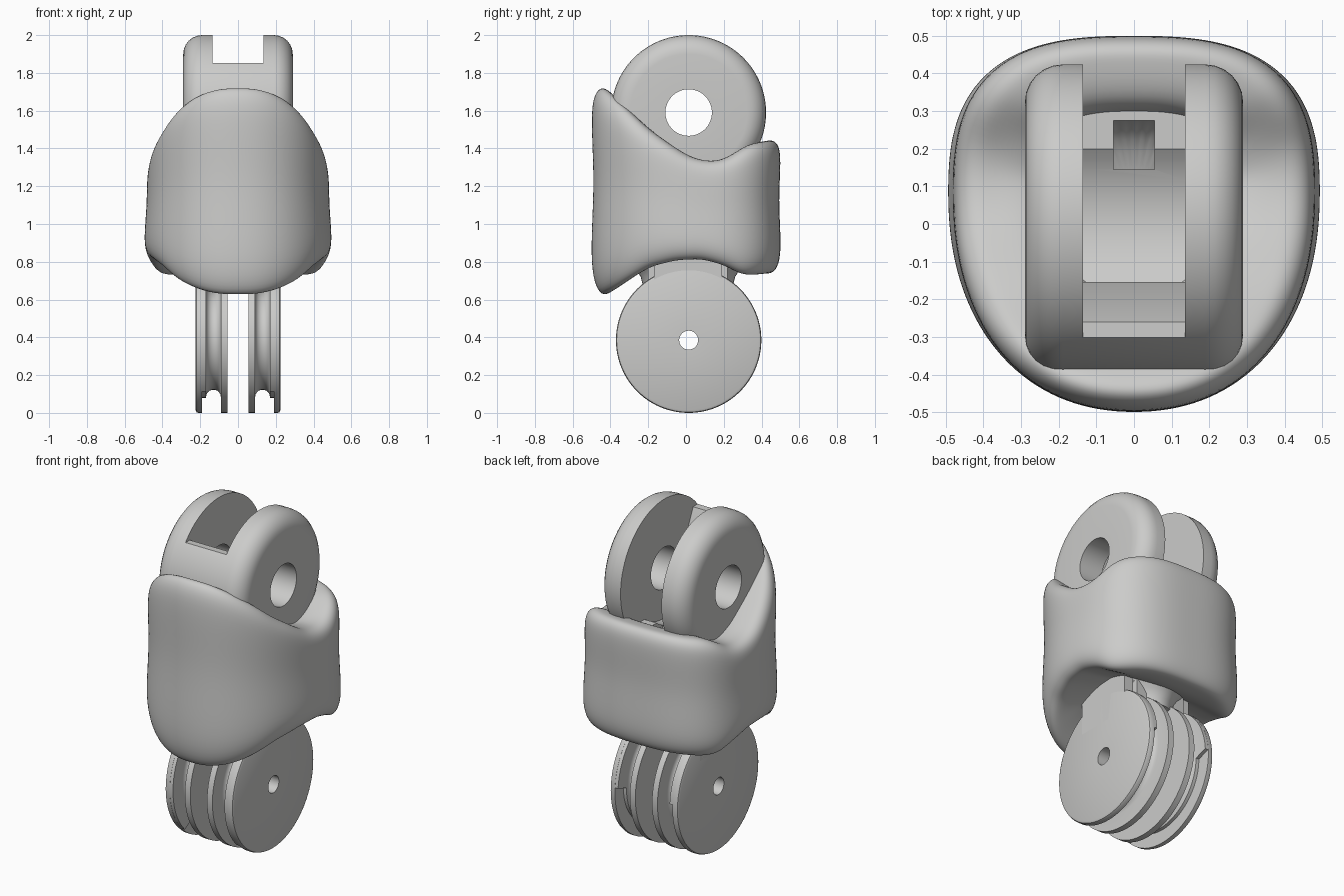
import bpy, bmesh, math

cube = bpy.data.objects.get("Cube")
if cube:
    bpy.data.objects.remove(cube)

grey = bpy.data.materials.new("light_grey")
grey.use_nodes = True
grey.diffuse_color = (0.6, 0.6, 0.59, 1)
grey.node_tree.nodes["Principled BSDF"].inputs["Base Color"].default_value = (0.6, 0.6, 0.59, 1)


def finish(name, bm, angle=35):
    bmesh.ops.recalc_face_normals(bm, faces=bm.faces)
    mesh = bpy.data.meshes.new(name)
    bm.to_mesh(mesh)
    bm.free()
    mesh.materials.append(grey)
    ob = bpy.data.objects.new(name, mesh)
    bpy.context.collection.objects.link(ob)
    smooth(ob, angle)
    return ob


def activate(ob):
    bpy.ops.object.select_all(action="DESELECT")
    ob.select_set(True)
    bpy.context.view_layer.objects.active = ob


def smooth(ob, angle=35):
    activate(ob)
    bpy.ops.object.shade_smooth_by_angle(angle=math.radians(angle))


def loft(bm, rings, closed=False):
    """Join equal rings of vertices with quads."""
    n = len(rings[0])
    pairs = list(zip(rings, rings[1:] + rings[:1])) if closed else list(zip(rings, rings[1:]))
    for a, b in pairs:
        for i in range(n):
            j = (i + 1) % n
            bm.faces.new((a[i], a[j], b[j], b[i]))


def lathe_x(name, profile_at, cy, cz, steps=96):
    """Turn a closed (x, radius) profile about an axis along x."""
    bm = bmesh.new()
    rings = []
    for i in range(steps):
        a = math.tau * i / steps
        rings.append([bm.verts.new((x, cy + r * math.cos(a), cz + r * math.sin(a)))
                      for x, r in profile_at(math.degrees(a))])
    loft(bm, rings, closed=True)
    return finish(name, bm)


def prism_x(name, outline, x0, x1):
    """Extrude a (y, z) outline along x."""
    bm = bmesh.new()
    ends = [[bm.verts.new((x, y, z)) for y, z in outline] for x in (x0, x1)]
    loft(bm, ends)
    for end in ends:
        bm.faces.new(end)
    return finish(name, bm)


def box(name, x0, x1, y0, y1, z0, z1):
    return prism_x(name, [(y0, z0), (y1, z0), (y1, z1), (y0, z1)], x0, x1)


def cut(ob, cutter):
    cutter.hide_render = True
    mod = ob.modifiers.new("cut", "BOOLEAN")
    mod.operation, mod.solver, mod.object = "DIFFERENCE", "EXACT", cutter
    activate(ob)
    bpy.ops.object.modifier_apply(modifier=mod.name)
    bpy.data.objects.remove(cutter)


def lerp(table, v):
    for (a, p), (b, q) in zip(table, table[1:]):
        if v <= b:
            return p + (q - p) * max(0, (v - a) / (b - a))
    return table[-1][1]


# Shell: saddle-shaped body, upper and lower heights follow depth
TOP = [(-.43, 1.73), (-.2, 1.505), (0, 1.365), (.12, 1.325), (.22, 1.35), (.32, 1.42), (.45, 1.445)]
BOTTOM = [(-.43, .61), (-.2, .765), (-.05, .805), (.08, .81), (.2, .78), (.3, .72), (.45, .735)]
# (height fraction, scale, height offset) from underside to top hollow
ROWS = [(0, .5, .03), (0, .76, .01), (0, .88, 0), (.05, .955, 0), (.16, .995, 0), (.35, .985, 0),
        (.55, .968, 0), (.75, .985, 0), (.9, .99, 0), (.97, .955, 0), (1, .89, 0),
        (1, .8, 0), (1, .65, 0), (1, .5, -.02), (1, .47, -.2)]


def outline_point(a):
    c, s = math.cos(a), math.sin(a)
    depth, power = (.425, 2.8) if s > 0 else (.588, 2.2)
    r = (abs(c / .5) ** power + abs(s / depth) ** power) ** (-1 / power)
    return r * c, r * s


bm = bmesh.new()
rings = []
for t, scale, dz in ROWS:
    ring = []
    for i in range(40):
        a = math.tau * i / 40
        x, y = outline_point(a)
        ref = y * min(scale, .88) + .08
        lo, hi = lerp(BOTTOM, ref), lerp(TOP, ref)
        # Sides lean inward towards the top
        sx = scale - .1 * max(0, t - .55) * math.cos(a) ** 2
        ring.append(bm.verts.new((x * sx, y * scale + .08, lo + (hi - lo) * t + dz)))
    rings.append(ring)
loft(bm, rings)
for ring, z in ((rings[0], .9), (rings[-1], 1.1)):
    hub = bm.verts.new((0, .05, z))
    for i in range(40):
        bm.faces.new((ring[i], ring[(i + 1) % 40], hub))
shell = finish("shell", bm, 180)
sub = shell.modifiers.new("soften", "SUBSURF")
sub.levels = sub.render_levels = 2
activate(shell)
bpy.ops.object.modifier_apply(modifier=sub.name)
smooth(shell, 60)

# Upper fork: rounded wide disc with a bore, split by a slot
CY, CZ = .014, 1.59
right = [(.29 - .1 * (1 - math.cos(math.radians(d))), .31 + .1 * math.sin(math.radians(d)))
         for d in range(0, 91, 15)]
fork_profile = [(.29, .123)] + right + [(-x, r) for x, r in reversed(right)] + [(-.29, .123)]
fork = lathe_x("upper_fork", lambda a: fork_profile, CY, CZ)
arc = [(CY + .3 * math.cos(math.radians(d)), CZ + .3 * math.sin(math.radians(d)))
       for d in range(236, 311, 6)]
slot = [(-.6, 1.86), (-.26, 1.85), (-.155, 1.62)] + arc + [(.6, arc[-1][1]), (.6, 2.2), (-.6, 2.2)]
cut(fork, prism_x("slot_cutter", slot, -.135, .135))
cut(fork, box("pocket_cutter", -.055, .055, .145, .275, 1.2, 1.6))
smooth(fork)


# Lower wheels: grooved rims, with a stop notch from the underside to the back
def wheel_profile(side):
    def at(a):
        notch = .305 if a > 228 or a < 2 else .384
        groove = [(.13 - .039 * math.cos(math.radians(d)), .3 - .038 * math.sin(math.radians(d)))
                  for d in range(0, 181, 20)]
        pts = [(.055, .05), (.055, .385), (.091, .385)] + groove
        pts += [(.17, notch), (.19, notch), (.19, .385), (.21, .385), (.22, .381), (.225, .37), (.225, .05)]
        return [(side * x, r) for x, r in pts]
    return at


for side, label in ((1, "left"), (-1, "right")):
    lathe_x(label + "_wheel", wheel_profile(side), CY, .385)
    # Cheek plate and groove web tying each wheel to the shell
    x0, x1 = sorted((side * .169, side * .225))
    box(label + "_cheek", x0, x1, -.17, .19, .6, .95)
    x0, x1 = sorted((side * .095, side * .165))
    box(label + "_web", x0, x1, -.2, .22, .66, .95)

# Neck: flared plug between wheels and shell
bm = bmesh.new()
loops = []
for r, z in ((.24, .68), (.25, .72), (.275, .76), (.32, .8), (.32, .95)):
    loops.append([bm.verts.new((r * .65 * math.cos(math.tau * i / 48), .01 + r * math.sin(math.tau * i / 48), z))
                  for i in range(48)])
loft(bm, loops)
bm.faces.new(loops[0])
bm.faces.new(loops[-1])
finish("neck", bm)
